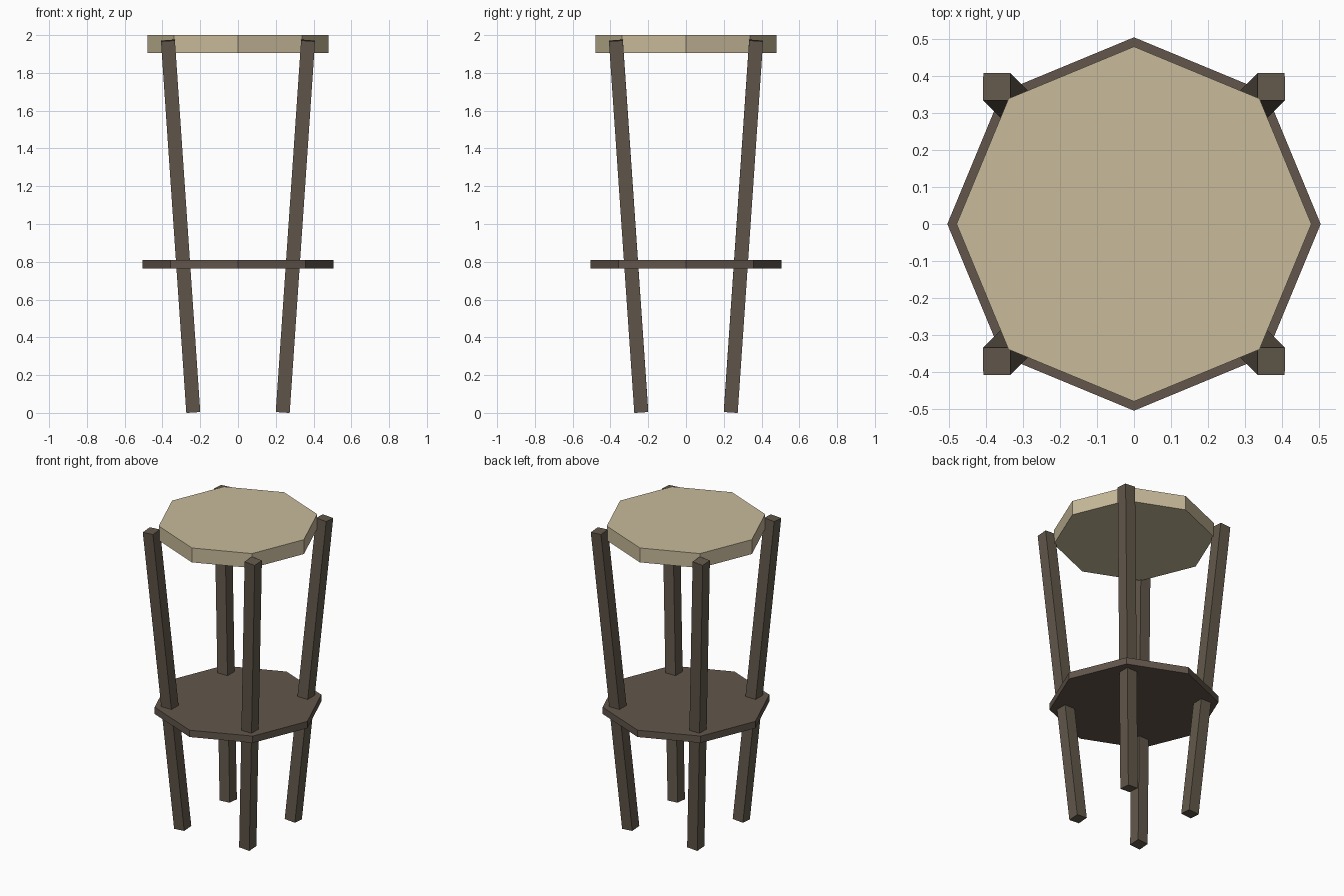
import bpy
from math import radians

cube = bpy.data.objects.get("Cube")
if cube:
    bpy.data.objects.remove(cube, do_unlink=True)


def linear(c):
    c /= 255
    return c / 12.92 if c <= 0.04045 else ((c + 0.055) / 1.055) ** 2.4


def material(name, rgb):
    mat = bpy.data.materials.new(name)
    mat.use_nodes = True
    colour = [linear(c) for c in rgb] + [1.0]
    mat.diffuse_color = colour
    mat.node_tree.nodes["Principled BSDF"].inputs["Base Color"].default_value = colour
    return mat


cream = material("cream", (200, 186, 154))
leg_brown = material("leg_brown", (98, 88, 75))
shelf_brown = material("shelf_brown", (98, 86, 76))


def finish(name, mat):
    obj = bpy.context.object
    obj.name = obj.data.name = name
    obj.data.materials.append(mat)
    return obj


def octagon(name, radius, bottom, top, mat):
    # Corners lie on the x and y axes
    bpy.ops.mesh.primitive_cylinder_add(
        vertices=8, radius=radius, depth=top - bottom,
        location=(0, 0, (top + bottom) / 2))
    return finish(name, mat)


octagon("seat", 0.48, 1.905, 2.0, cream)
octagon("shelf", 0.505, 0.765, 0.81, shelf_brown)

# Four square legs splaying outward towards the top
SPLAY = radians(3.9)
for side, sx in (("left", 1), ("right", -1)):
    for end, sy in (("front", -1), ("back", 1)):
        bpy.ops.mesh.primitive_cube_add(
            size=1, location=(sx * 0.304, sy * 0.304, 0.988),
            rotation=(-sy * SPLAY, sx * SPLAY, 0))
        bpy.context.object.scale = (0.074, 0.074, 1.976)
        finish(f"{end}_{side}_leg", leg_brown)
